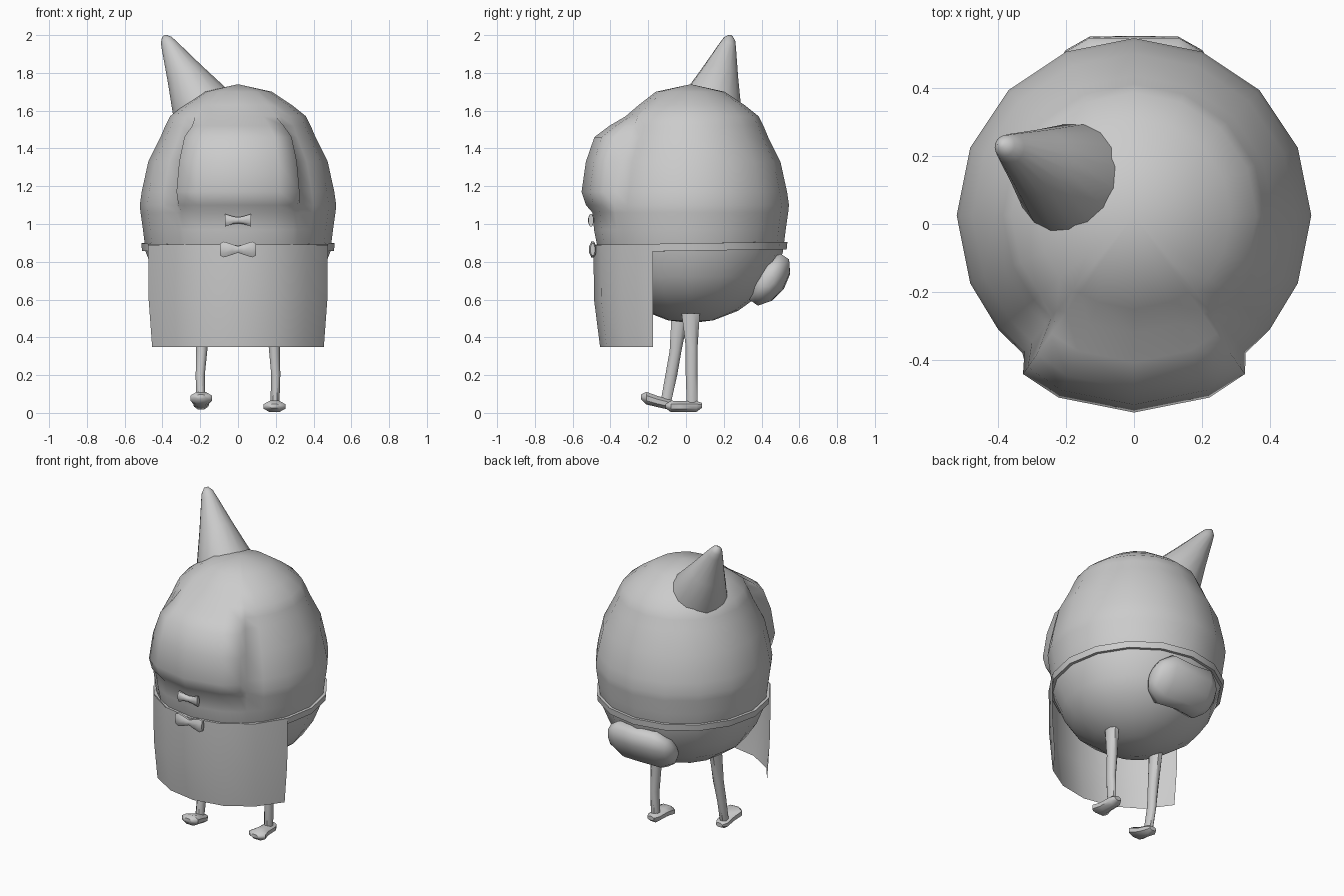
import bpy, bmesh, math
from mathutils import Vector

if "Cube" in bpy.data.objects:
    bpy.data.objects.remove(bpy.data.objects["Cube"])

grey = bpy.data.materials.new("plain grey")
grey.diffuse_color = (0.6, 0.6, 0.6, 1)
grey.use_nodes = True
grey.node_tree.nodes["Principled BSDF"].inputs["Base Color"].default_value = grey.diffuse_color
CY = 0.025  # y of the body's vertical axis


def finish(name, bm, angle=50, fix=True):
    """Turn a bmesh into a smooth shaded object."""
    if fix:
        bmesh.ops.recalc_face_normals(bm, faces=bm.faces)
    me = bpy.data.meshes.new(name)
    bm.to_mesh(me)
    bm.free()
    me.materials.append(grey)
    ob = bpy.data.objects.new(name, me)
    bpy.context.collection.objects.link(ob)
    bpy.ops.object.select_all(action='DESELECT')
    bpy.context.view_layer.objects.active = ob
    ob.select_set(True)
    bpy.ops.object.shade_smooth_by_angle(angle=math.radians(angle))
    return ob


def skin(bm, rows, closed=True):
    """Bridge rows of points with quads; returns the vertex rows."""
    vs = [[bm.verts.new(p) for p in r] for r in rows]
    n = len(vs[0])
    for a, b in zip(vs, vs[1:]):
        for i in range(n if closed else n - 1):
            j = (i + 1) % n
            bm.faces.new((a[i], a[j], b[j], b[i]))
    return vs


def loft(name, rings, u, v, sides=8, angle=50):
    """Elliptical rings (centre, radius along u, radius along v), capped."""
    u, v = Vector(u), Vector(v)
    rows = []
    for c, ru, rv in rings:
        ts = [2 * math.pi * (i + 0.5) / sides for i in range(sides)]
        rows.append([Vector(c) + u * ru * math.cos(t) + v * rv * math.sin(t) for t in ts])
    bm = bmesh.new()
    vs = skin(bm, rows)
    bm.faces.new(vs[0])
    bm.faces.new(vs[-1])
    return finish(name, bm, angle)


def polar(deg, r, z):
    """Point around the body axis; 0 degrees faces the front."""
    a = math.radians(deg)
    return Vector((r * math.sin(a), CY - r * math.cos(a), z))


# Body: egg lathe with a muzzle pushed out of the front columns
# (z, body radius, front radius)
profile = [(1.70, .18, .185), (1.63, .285, .275), (1.57, .36, .345), (1.52, .385, .43),
           (1.46, .41, .51), (1.33, .475, .555), (1.17, .51, .578), (1.10, .52, .555),
           (1.06, .516, .52), (.97, .503, .512), (.85, .488, .488), (.72, .435, .435),
           (.63, .375, .375), (.54, .25, .25), (.49, .12, .12)]
half = [0, 22.5, 35, 39, 50, 67.5, 90, 112.5, 135, 157.5, 180]
angles = half + [-a for a in half[-2:0:-1]]
weight = {0: 1, 22.5: 1, 35: .85}
rows = [[polar(a, r + (f - r) * weight.get(abs(a), 0), z) for a in angles]
        for z, r, f in profile]
bm = bmesh.new()
vs = skin(bm, rows)
for ring, z in ((vs[0], 1.74), (vs[-1], .475)):
    tip = bm.verts.new((0, CY, z))
    for i, w in enumerate(ring):
        bm.faces.new((w, ring[(i + 1) % len(ring)], tip))
finish("body", bm, 75)

# Belt: thin band around the body
bm = bmesh.new()
ring16 = [i * 22.5 for i in range(16)]
skin(bm, [[polar(a, r, z + .008 * (1 - math.cos(math.radians(a)))) for a in ring16]
          for r, z in ((.485, .89), (.512, .89), (.508, .85), (.48, .85))])
finish("belt", bm, 40)

# Apron: open sheet hanging from the front of the belt
bm = bmesh.new()
cols = [-67.5, -45, -22.5, 0, 22.5, 45, 67.5]
apron_rows = []
for z, sx, front in ((.89, .515, .515), (.6, .512, .512), (.35, .492, .48)):
    row = []
    for a in cols:
        p = polar(a, 1, z)
        k = 1 - math.cos(math.radians(a))
        y = CY - front + (front - .2) * k / (1 - math.cos(math.radians(67.5)))
        row.append((p.x * sx, y, z))
    apron_rows.append(row)
skin(bm, apron_rows, closed=False)
finish("apron", bm, 50, fix=False).data.flip_normals()

# Horn: leaning cone with a rounded tip
base, tip = Vector((-.195, .135, 1.63)), Vector((-.385, .232, 1.985))
axis = (tip - base).normalized()
u = axis.cross(Vector((0, 1, 0))).normalized()
v = axis.cross(u)
loft("horn", [(base.lerp(tip, t), r, r) for t, r in
              ((-.1, .168), (0, .165), (.45, .102), (.88, .046), (.97, .033), (1.03, .012))],
     u, v, 16, 60)

# Tail: puffy flattened cushion low on the back
tilt = math.radians(34)
long_axis = Vector((0, math.sin(tilt), math.cos(tilt)))
flat_axis = Vector((0, math.cos(tilt), -math.sin(tilt)))
loft("tail", [(Vector((x, .445 - .2 * x * x, .705)), a, b) for x, a, b in
              ((-.225, .05, .03), (-.2, .1, .06), (-.13, .155, .085), (0, .145, .088),
               (.13, .155, .085), (.2, .1, .06), (.225, .05, .03))],
     long_axis, flat_axis, 10, 80)

# Legs
X, Y, Z = (1, 0, 0), (0, 1, 0), (0, 0, 1)
loft("right_leg", [((.19, .025, .525), .035, .052), ((.192, .03, .35), .032, .034),
                   ((.2, .03, .2), .026, .034), ((.195, .032, .04), .026, .03)], X, Y)
loft("left_leg", [((-.19, -.03, .525), .035, .05), ((-.192, -.055, .33), .032, .034),
                  ((-.2, -.078, .2), .026, .034), ((-.198, -.108, .05), .026, .03)], X, Y)

# Feet
loft("right_foot", [((.193, .085, .04), .025, .014), ((.193, .055, .034), .042, .031),
                    ((.193, -.03, .034), .045, .032), ((.193, -.08, .034), .062, .033),
                    ((.193, -.108, .036), .03, .012)], X, Z)
loft("left_foot", [((-.195, -.06, .045), .025, .014), ((-.195, -.09, .045), .042, .03),
                   ((-.195, -.15, .06), .045, .032), ((-.195, -.21, .078), .062, .036),
                   ((-.195, -.238, .084), .03, .014)], X, Z)

# Bows: one on the belt, one under the muzzle
loft("belt_bow", [((s * x, -.494, .865), h, d) for s, x, h, d in
                  ((-1, .095, .034, .012), (-1, .075, .045, .02), (-1, .03, .03, .018),
                   (1, 0, .018, .014), (1, .03, .03, .018), (1, .075, .045, .02),
                   (1, .095, .034, .012))], Z, Y)
loft("collar_bow", [((x, -.503, 1.02), h, d) for x, h, d in
                    ((-.068, .036, .014), (-.025, .021, .018), (0, .018, .018),
                     (.025, .021, .018), (.068, .036, .014))], Z, Y)
